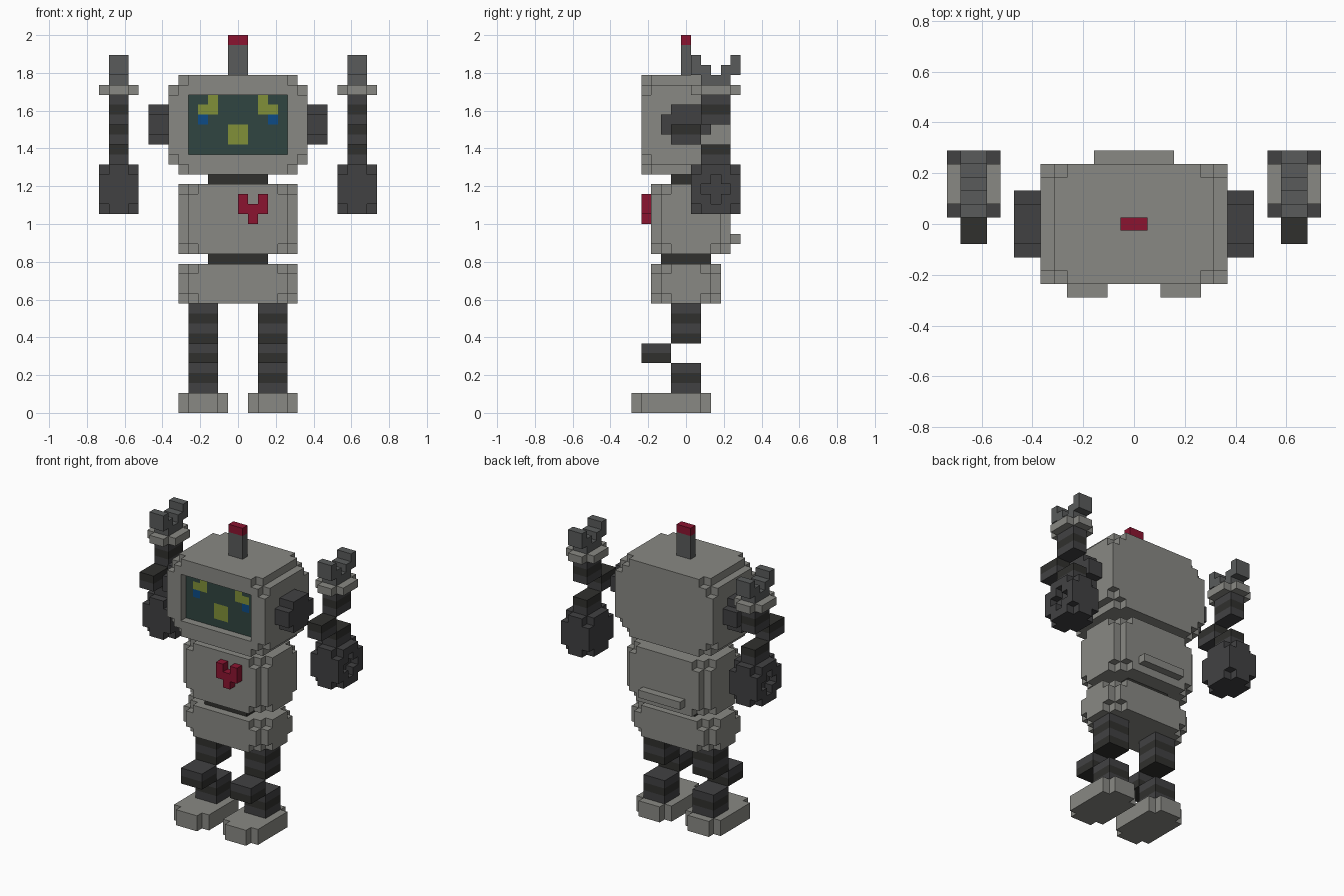
import bpy, bmesh
from mathutils import Vector

if "Cube" in bpy.data.objects:
    bpy.data.objects.remove(bpy.data.objects["Cube"])

U = 1 / 19            # one cube; the model is 38 cubes tall
GRID = {}             # (i, j, k) -> (part, colour)

COLOURS = {
    "light": (0.25, 0.25, 0.23), "mid": (0.10, 0.105, 0.105),
    "dark": (0.053, 0.053, 0.055), "darker": (0.03, 0.03, 0.027),
    "screen": (0.03, 0.06, 0.053), "yellow": (0.22, 0.28, 0.04),
    "blue": (0.004, 0.07, 0.24), "red": (0.26, 0.007, 0.03),
}


def block(part, lo, hi, colour, axis=2, mid=0, end=0):
    """Fill a box of cubes; long edges along axis lose corner cubes (mid slices / end slices)."""
    others = [a for a in range(3) if a != axis]
    for i in range(lo[0], hi[0]):
        for j in range(lo[1], hi[1]):
            for k in range(lo[2], hi[2]):
                c = (i, j, k)
                d = [min(c[a] - lo[a], hi[a] - 1 - c[a]) for a in range(3)]
                cut = end if d[axis] == 0 else mid
                if d[others[0]] + d[others[1]] >= cut:
                    GRID[c] = (part, colour(k) if callable(colour) else colour)


def carve(lo, hi):
    for i in range(lo[0], hi[0]):
        for j in range(lo[1], hi[1]):
            for k in range(lo[2], hi[2]):
                GRID.pop((i, j, k), None)


def leg_bands(k):
    return "darker" if k % 2 else "dark"


def arm_bands(k):
    return "dark" if k % 2 else "darker"


# Limbs and ears, built on the +x side
block("right_foot", (1, 0, 0), (6, 8, 2), "light", 2, 1, 1)
block("right_leg", (2, 4, 2), (5, 7, 5), leg_bands)
block("right_leg", (2, 1, 5), (5, 4, 7), leg_bands)
block("right_leg", (2, 4, 7), (5, 7, 11), leg_bands)
block("right_ear", (7, 3, 27), (9, 8, 31), "dark", 0, 1, 1)
block("right_shoulder", (10, 6, 20), (14, 11, 25), "dark", 0, 0, 1)
carve((13, 7, 22), (14, 10, 23))
carve((13, 8, 21), (14, 9, 24))
block("right_arm", (11, 7, 25), (13, 10, 27), arm_bands)
block("right_arm", (11, 4, 27), (13, 7, 29), arm_bands)
block("right_arm", (11, 7, 29), (13, 10, 32), arm_bands)
block("right_wrist", (10, 6, 32), (14, 11, 33), "light", 2, 1, 1)
block("right_claw", (11, 7, 33), (13, 10, 34), "mid")
for near, far in ((6, 6), (9, 10)):
    block("right_claw", (11, near, 34), (13, near + 2, 35), "mid")
    block("right_claw", (11, far, 35), (13, far + 1, 36), "mid")

# Mirror to the -x side
for (i, j, k), (part, col) in list(GRID.items()):
    GRID[(-1 - i, j, k)] = (part.replace("right", "left"), col)

# Body
block("pelvis", (-6, 2, 11), (6, 9, 15), "light", 2, 1, 2)
block("waist", (-3, 3, 15), (3, 8, 16), "darker")
block("torso", (-6, 2, 16), (6, 10, 23), "light", 2, 1, 2)
block("back_handle", (-3, 10, 17), (3, 11, 18), "light")
block("neck", (-3, 4, 23), (3, 7, 24), "darker")

# Heart on the chest
block("heart", (0, 1, 20), (3, 2, 21), "red")
block("heart", (1, 1, 19), (2, 2, 20), "red")
for x in (0, 2):
    block("heart", (x, 1, 21), (x + 1, 2, 22), "red")

# Head with recessed screen and face
block("head", (-7, 1, 24), (7, 10, 34), "light", 1, 1, 2)
carve((-5, 1, 26), (5, 2, 32))
block("screen", (-5, 2, 26), (5, 3, 32), "screen")
block("mouth", (-1, 2, 27), (1, 3, 29), "yellow")
for inner, outer, left in ((2, 3, 2), (-3, -4, -4)):
    block("eyes", (inner, 2, 31), (inner + 1, 3, 32), "yellow")
    block("eyes", (left, 2, 30), (left + 2, 3, 31), "yellow")
    block("tears", (outer, 2, 29), (outer + 1, 3, 30), "blue")

# Antenna
block("antenna", (-1, 5, 34), (1, 6, 37), "mid")
block("antenna_light", (-1, 5, 37), (1, 6, 38), "red")

# Turn the cubes of each part into a mesh of its exposed faces
mats = {}
for name, rgb in COLOURS.items():
    mats[name] = bpy.data.materials.new(name)
    mats[name].diffuse_color = (*rgb, 1)

parts = {}
for cell, (part, col) in GRID.items():
    parts.setdefault(part, []).append((cell, col))

for part, cells in parts.items():
    bm = bmesh.new()
    slots = sorted({col for _, col in cells})
    for cell, col in cells:
        centre = Vector(cell) + Vector((0.5, 0.5 - 5.5, 0.5))
        for axis in range(3):
            for sign in (-1, 1):
                step = [0, 0, 0]
                step[axis] = sign
                if tuple(c + s for c, s in zip(cell, step)) in GRID:
                    continue
                n, u, v = Vector(step) / 2, Vector(), Vector()
                u[(axis + 1) % 3] = 0.5
                v[(axis + 2) % 3] = 0.5 * sign
                ring = (n - u - v, n + u - v, n + u + v, n - u + v)
                face = bm.faces.new([bm.verts.new((centre + p) * U) for p in ring])
                face.material_index = slots.index(col)
    bmesh.ops.remove_doubles(bm, verts=bm.verts, dist=U * 0.01)
    mesh = bpy.data.meshes.new(part)
    bm.to_mesh(mesh)
    bm.free()
    for s in slots:
        mesh.materials.append(mats[s])
    bpy.context.collection.objects.link(bpy.data.objects.new(part, mesh))

for m in bpy.data.materials:
    if m.users and not m.is_grease_pencil:
        m.use_nodes = True
        m.node_tree.nodes["Principled BSDF"].inputs["Base Color"].default_value = m.diffuse_color
